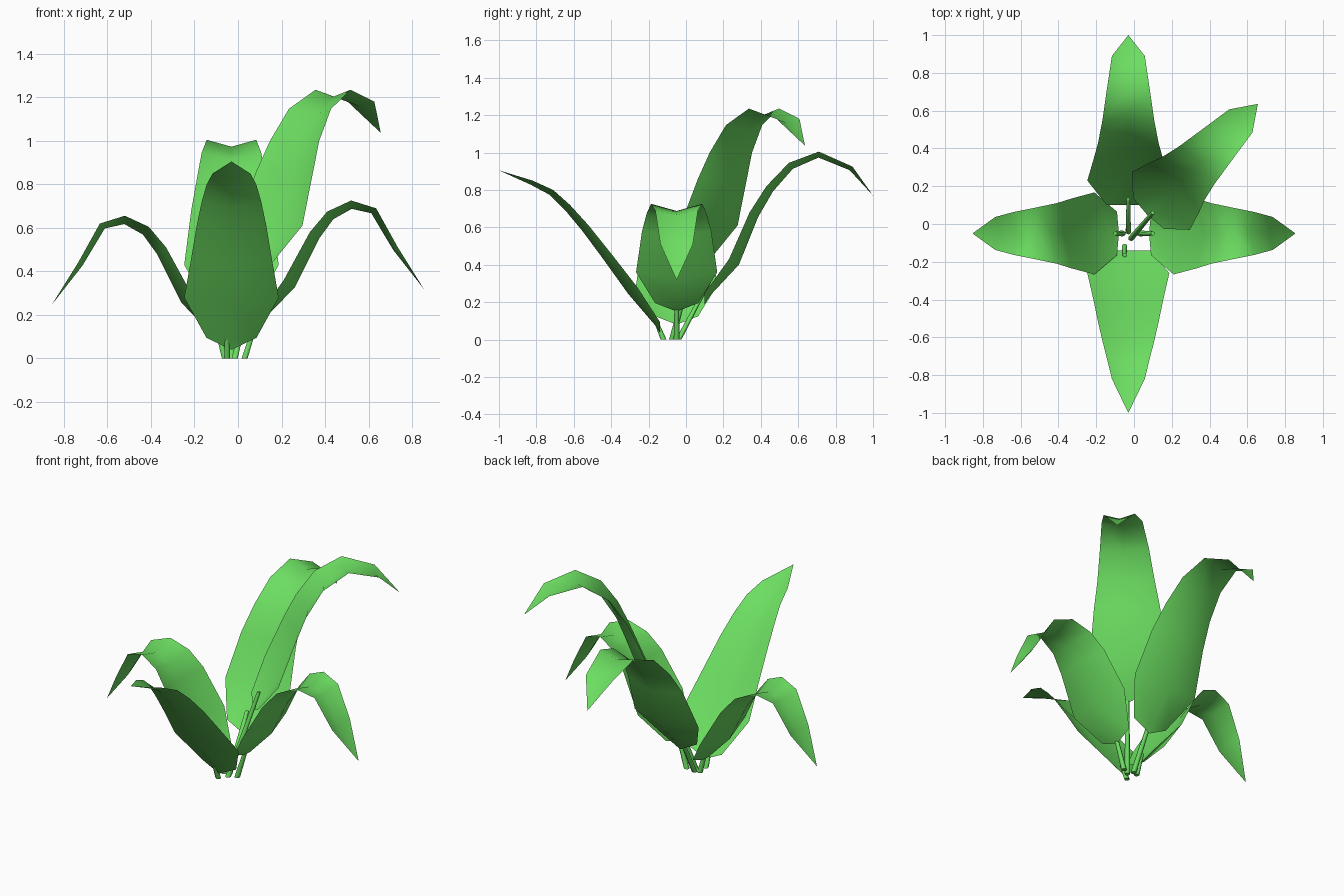
import bpy
import bmesh
from math import radians
from mathutils import Matrix, Vector

cube = bpy.data.objects.get("Cube")
if cube:
    bpy.data.objects.remove(cube, do_unlink=True)

# One leaf green for everything
green = bpy.data.materials.new("leaf_green")
green.use_nodes = True
green.diffuse_color = (0.15, 0.73, 0.12, 1)
shader = green.node_tree.nodes["Principled BSDF"]
shader.inputs["Base Color"].default_value = green.diffuse_color
shader.inputs["Roughness"].default_value = 0.8

# Half widths shared by all leaves, from base to tip
HALF_WIDTHS = (0, .115, .217, .185, .16, .137, .114, .087, 0)
FOLD = 0.28  # rib depth relative to half width


def add_mesh_object(name, bm):
    mesh = bpy.data.meshes.new(name)
    bm.to_mesh(mesh)
    bm.free()
    mesh.materials.append(green)
    mesh.shade_smooth()
    obj = bpy.data.objects.new(name, mesh)
    bpy.context.collection.objects.link(obj)
    return obj


def add_leaf(name, origin, angle, arch, lift=0.0):
    """Folded leaf blade whose edges follow an arch of (distance, height)."""
    bm = bmesh.new()
    points = [Vector((r, z + lift)) for r, z in arch]
    last = len(points) - 1
    rows = []
    for i, (point, half) in enumerate(zip(points, HALF_WIDTHS)):
        tangent = (points[min(i + 1, last)] - points[max(i - 1, 0)]).normalized()
        rib = point + Vector((tangent.y, -tangent.x)) * half * FOLD
        middle = bm.verts.new((rib.x, 0, rib.y))
        if half:
            left = bm.verts.new((point.x, half, point.y))
            right = bm.verts.new((point.x, -half, point.y))
            rows.append((left, middle, right))
        else:
            rows.append((middle, middle, middle))
    for low, high in zip(rows, rows[1:]):
        for a, b in ((0, 1), (1, 2)):
            corners = dict.fromkeys((low[a], low[b], high[b], high[a]))
            bm.faces.new(list(corners))
    turn = Matrix.Rotation(radians(angle), 4, "Z")
    bm.transform(Matrix.Translation((*origin, 0)) @ turn)
    add_mesh_object(name, bm)


def add_stem(name, bottom, top):
    """Slim six-sided tapered stalk, cut level at the ground."""
    bm = bmesh.new()
    made = bmesh.ops.create_cone(bm, cap_ends=True, segments=6,
                                 radius1=.016, radius2=.011, depth=1)
    bottom, top = Vector(bottom), Vector(top)
    for vert in made["verts"]:
        centre = bottom.lerp(top, vert.co.z + 0.5)
        vert.co = centre + Vector((vert.co.x, vert.co.y, 0))
    obj = add_mesh_object(name, bm)
    obj.select_set(True)
    bpy.context.view_layer.objects.active = obj
    bpy.ops.object.shade_smooth_by_angle(angle=radians(65))
    obj.select_set(False)


# Edge arches as (distance from origin, height), base to tip
side_arch = ((.08, .08), (.09, .125), (.21, .29), (.33, .51), (.41, .605),
             (.52, .656), (.635, .62), (.735, .44), (.855, .248))
front_arch = ((.14, .04), (.14, .095), (.26, .28), (.4, .46), (.52, .61),
              (.62, .72), (.71, .8), (.82, .85), (1, .905))
back_arch = ((.1, .19), (.1, .25), (.23, .43), (.34, .68), (.43, .82),
             (.55, .945), (.71, 1.005), (.89, .925), (1, .77))
tall_arch = ((.14, .38), (.15, .44), (.244, .61), (.346, .86), (.41, 1),
             (.51, 1.147), (.66, 1.235), (.842, 1.18), (.97, 1.037))

add_leaf("left_leaf", (0, -.05), 0, side_arch, lift=.07)
add_leaf("right_leaf", (0, -.05), 180, side_arch)
add_leaf("front_leaf", (-.03, 0), -90, front_arch)
add_leaf("back_leaf", (-.03, 0), 90, back_arch)
add_leaf("tall_leaf", (-.03, -.05), 45, tall_arch)

add_stem("left_stem", (.03, -.05, 0), (.1, -.05, .22))
add_stem("right_stem", (-.06, -.05, 0), (-.1, -.05, .15))
add_stem("front_stem", (-.05, -.12, 0), (-.05, -.165, .11))
add_stem("back_stem", (-.03, -.04, 0), (-.03, .13, .32))
add_stem("tall_stem", (-.015, -.075, 0), (.1, .06, .5))
